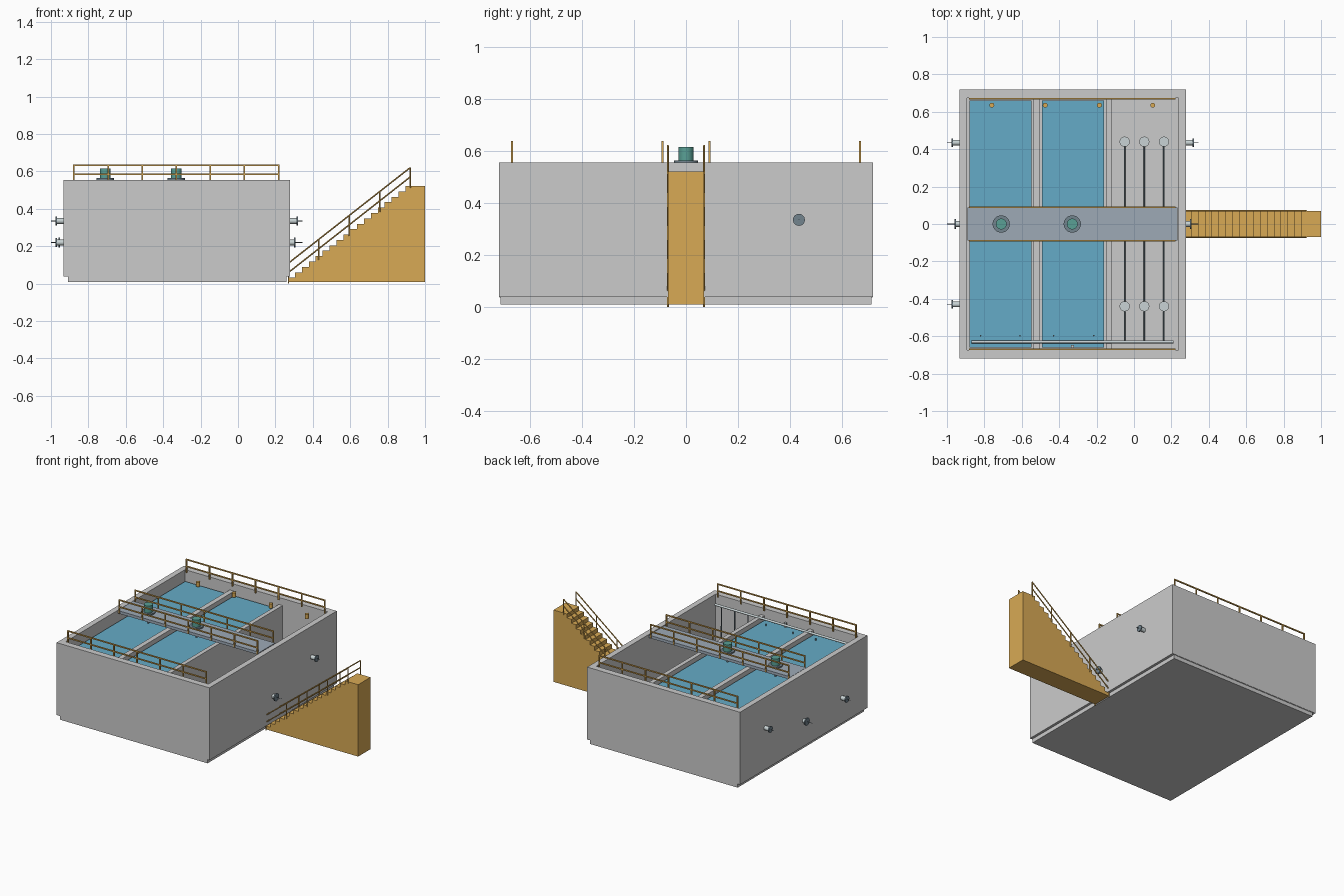
import bpy, bmesh, math
from mathutils import Vector, Matrix

if "Cube" in bpy.data.objects:
    bpy.data.objects.remove(bpy.data.objects["Cube"])


def mat(name, rgb):
    m = bpy.data.materials.new(name)
    m.diffuse_color = (*rgb, 1)
    m.use_nodes = True
    m.node_tree.nodes["Principled BSDF"].inputs["Base Color"].default_value = m.diffuse_color
    return m


WATER = mat("water_blue", (0.13, 0.41, 0.57))
ORANGE = mat("safety_orange", (0.69, 0.40, 0.09))
TEAL = mat("motor_teal", (0.10, 0.35, 0.30))
DECK = mat("deck_grey_blue", (0.34, 0.40, 0.47))
STEEL = mat("pipe_steel", (0.17, 0.23, 0.27))
PALE = mat("diffuser_pale", (0.58, 0.65, 0.66))


def finish(name, bm, m=None):
    bmesh.ops.recalc_face_normals(bm, faces=bm.faces)
    me = bpy.data.meshes.new(name)
    bm.to_mesh(me)
    bm.free()
    ob = bpy.data.objects.new(name, me)
    bpy.context.collection.objects.link(ob)
    if m:
        me.materials.append(m)
    return ob


def add_box(bm, x0, x1, y0, y1, z0, z1):
    c = Vector((x0 + x1, y0 + y1, z0 + z1)) / 2
    M = Matrix.Translation(c) @ Matrix.Diagonal((x1 - x0, y1 - y0, z1 - z0, 1))
    bmesh.ops.create_cube(bm, size=1, matrix=M)


def box(name, *b, m=None):
    bm = bmesh.new()
    add_box(bm, *b)
    return finish(name, bm, m)


def add_rod(bm, a, b, r, n=24):
    a, b = Vector(a), Vector(b)
    d = b - a
    M = Matrix.Translation((a + b) / 2) @ d.to_track_quat('Z', 'Y').to_matrix().to_4x4()
    bmesh.ops.create_cone(bm, cap_ends=True, segments=n, radius1=r, radius2=r,
                          depth=d.length, matrix=M)


def rods(name, parts, m=None, n=24):
    bm = bmesh.new()
    for a, b, r in parts:
        add_rod(bm, a, b, r, n)
    ob = finish(name, bm, m)
    for o in bpy.context.selected_objects:
        o.select_set(False)
    ob.select_set(True)
    bpy.context.view_layer.objects.active = ob
    bpy.ops.object.shade_smooth_by_angle(angle=math.radians(35))
    return ob


# Tank: base, floor, four walls, two partitions
box("base_slab", -0.91, 0.26, -0.715, 0.715, 0.008, 0.037)
box("tank_floor", -0.892, 0.238, -0.718, 0.718, 0.035, 0.055)
box("left_wall", -0.932, -0.892, -0.72, 0.72, 0.037, 0.555)
box("right_wall", 0.238, 0.278, -0.72, 0.72, 0.037, 0.555)
for name, s in (("front_wall", -1), ("back_wall", 1)):
    y0, y1 = sorted((s * 0.675, s * 0.72))
    box(name, -0.892, 0.238, y0, y1, 0.037, 0.555)
box("partition_1", -0.538, -0.503, -0.675, 0.675, 0.055, 0.505)
box("partition_2", -0.15, -0.12, -0.675, 0.675, 0.055, 0.505)

# Water in the first two chambers
box("water_1", -0.88, -0.548, -0.66, 0.66, 0.06, 0.48, m=WATER)
box("water_2", -0.493, -0.16, -0.66, 0.66, 0.06, 0.48, m=WATER)

# Walkway across the chambers
box("walkway_deck", -0.89, 0.232, -0.088, 0.088, 0.535, 0.555, m=DECK)

# Guard rails on the long walls and both walkway edges
for name, y in (("front_rail", -0.67), ("walkway_front_rail", -0.09),
                ("walkway_back_rail", 0.09), ("back_rail", 0.67)):
    t = 0.004
    bm = bmesh.new()
    for i in range(7):
        x = -0.877 + i * 1.094 / 6
        add_box(bm, x - t, x + t, y - t, y + t, 0.54, 0.637)
    for z in (0.585, 0.634):
        add_box(bm, -0.881, 0.221, y - t, y + t, z - t, z + t)
    finish(name, bm, ORANGE)

# Mixers: flange, motor, shaft and impeller
for i, x in enumerate((-0.71, -0.33), 1):
    rods(f"mixer_{i}_flange", [((x, 0, 0.555), (x, 0, 0.564), 0.046)], STEEL, 32)
    rods(f"mixer_{i}_motor", [((x, 0, 0.56), (x, 0, 0.615), 0.029)], TEAL, 32)
    rods(f"mixer_{i}_shaft", [((x, 0, 0.15), (x, 0, 0.56), 0.007)], STEEL, 16)
    bm = bmesh.new()
    add_box(bm, x - 0.08, x + 0.08, -0.012, 0.012, 0.15, 0.158)
    add_box(bm, x - 0.012, x + 0.012, -0.08, 0.08, 0.15, 0.158)
    finish(f"mixer_{i}_impeller", bm, STEEL)

# Flanged pipe stubs through the end walls
stubs = [("left_back", -1, 0.435, 0.335), ("left_middle", -1, 0, 0.22),
         ("left_front", -1, -0.43, 0.22), ("right_back", 1, 0.435, 0.335),
         ("right_middle", 1, 0, 0.22)]
for name, s, y, z in stubs:
    def p(d):
        return (-0.327 + s * d, y, z)
    mid = y == 0
    end = 0.63 if mid else 0.645
    rods(name + "_pipe", [(p(0.58), p(end), 0.015)], PALE)
    rods(name + "_flange", [(p(end - 0.004), p(end + 0.004), 0.027 if mid else 0.023)], STEEL)
    rods(name + "_pin", [(p(end), p(0.673), 0.0015)], STEEL, 8)

# Air header with drops, laterals and disc diffusers in the dry chamber
xs = (-0.05, 0.055, 0.16)
rods("air_header", [((-0.87, -0.63, 0.505), (0.21, -0.63, 0.505), 0.008)], PALE, 16)
rods("air_drops", [((x, -0.625, 0.075), (x, -0.63, 0.505), 0.004) for x in xs], STEEL, 12)
rods("air_laterals", [((x, -0.625, 0.075), (x, 0.44, 0.075), 0.004) for x in xs], STEEL, 12)
rods("diffuser_discs", [((x, y, 0.075), (x, y, 0.09), 0.027)
                        for x in xs for y in (-0.44, 0.44)], PALE, 32)
rods("water_drops", [((x, -0.597, 0.1), (x, -0.597, 0.495), 0.004)
                     for x in (-0.82, -0.61, -0.43, -0.215)], STEEL, 12)
box("header_inlet", -0.338, -0.322, -0.662, -0.646, 0.47, 0.51, m=PALE)

# Level sensors along the back wall
rods("level_sensors", [((x, 0.635, 0.488), (x, 0.635, 0.52), 0.013)
                       for x in (-0.76, -0.475, -0.185, 0.10)], ORANGE, 20)

# Solid access stair: stepped profile extruded across its width
N, X0, X1, Z0, Z1 = 18, 0.268, 0.895, 0.032, 0.522
run, rise = (X1 - X0) / (N - 1), (Z1 - Z0) / (N - 1)
prof = [(1.0, 0.008), (X0, 0.008)]
for i in range(N):
    z = Z0 + i * rise
    prof += [(X0 + i * run, z), (X0 + (i + 1) * run if i < N - 1 else 1.0, z)]
bm = bmesh.new()
f = bm.faces.new([bm.verts.new((x, -0.07, z)) for x, z in prof])
ext = bmesh.ops.extrude_face_region(bm, geom=[f])
bmesh.ops.translate(bm, vec=(0, 0.14, 0),
                    verts=[v for v in ext["geom"] if isinstance(v, bmesh.types.BMVert)])
finish("stair", bm, ORANGE)

# Sloping stair rails with posts
for name, y in (("stair_front_rail", -0.07), ("stair_back_rail", 0.07)):
    parts = []
    for i in range(5):
        x = 0.27 + i * 0.1625
        top = 0.11 + (x - 0.27) * 0.785
        parts.append(((x, y, max(0, top - 0.11)), (x, y, top), 0.004))
    for d in (0, 0.05):
        parts.append(((0.27, y, 0.11 - d), (0.92, y, 0.62 - d), 0.004))
    rods(name, parts, ORANGE, 8)
